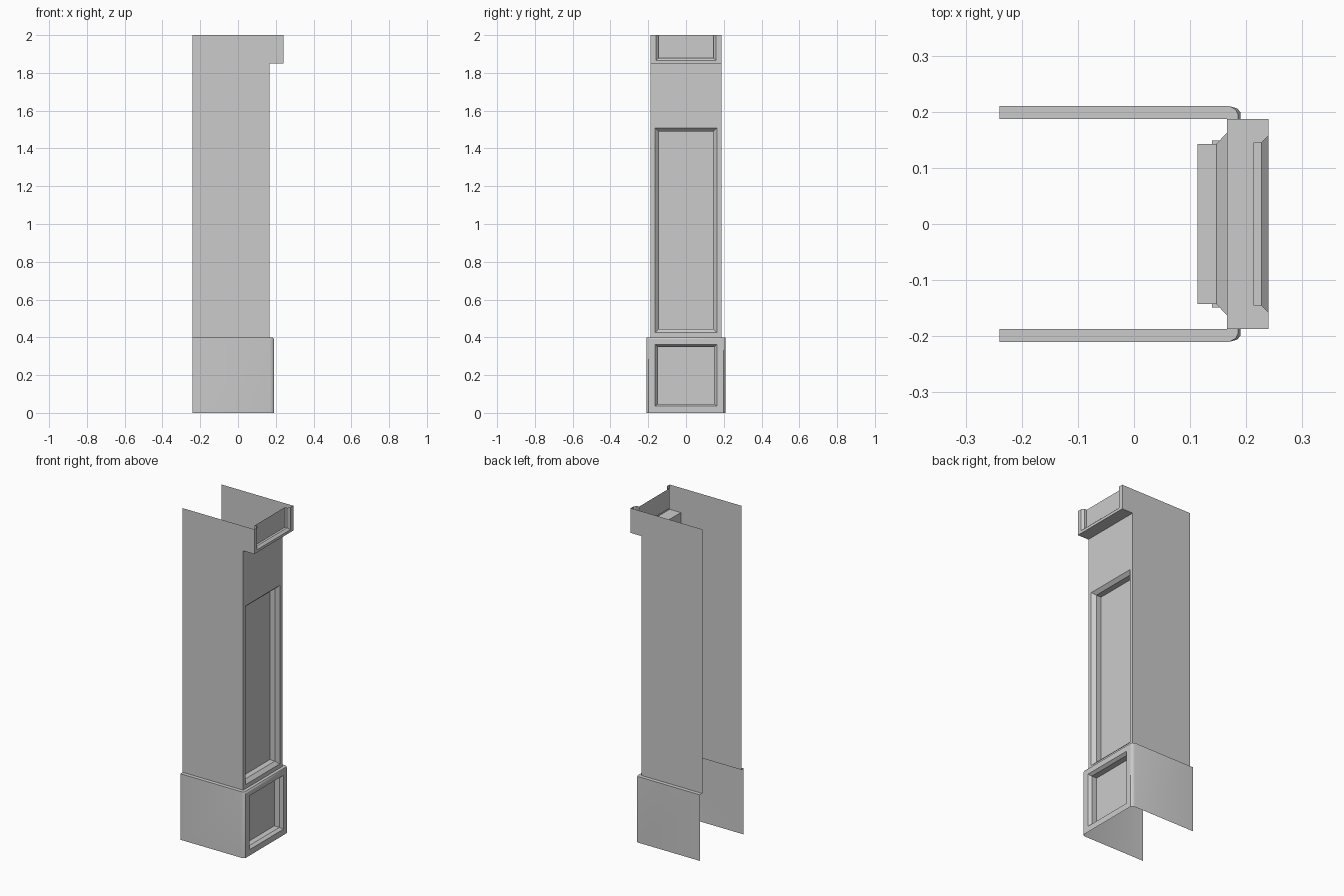
import bpy

if "Cube" in bpy.data.objects:
    bpy.data.objects.remove(bpy.data.objects["Cube"])

BACK = -0.24      # open rear edge
SHAFT_X, BASE_X, HEAD_X = 0.166, 0.19, 0.24
W, BASE_W = 0.187, 0.21   # half widths


def add_mesh(name, verts, faces):
    me = bpy.data.meshes.new(name)
    me.from_pydata(verts, [], faces)
    me.update()
    ob = bpy.data.objects.new(name, me)
    bpy.context.collection.objects.link(ob)
    return ob


def recessed_panel(name, rings, open_top=False):
    """Front facing frame stepping inwards through rings (x, half width, z0, z1)."""
    verts, faces = [], []
    for x, h, z0, z1 in rings:
        verts += [(x, -h, z0), (x, h, z0), (x, h, z1), (x, -h, z1)]
    for r in range(len(rings) - 1):
        for i in range(4):
            if open_top and i == 2:
                continue
            j = (i + 1) % 4
            a, b = r * 4, r * 4 + 4
            faces.append((a + i, a + j, b + j, b + i))
    n = 4 * (len(rings) - 1)
    faces.append((n, n + 1, n + 2, n + 3))
    return add_mesh(name, verts, faces)


# Shaft front with tall recessed panel
recessed_panel("shaft_front", [
    (SHAFT_X, W, 0.40, 1.85),
    (SHAFT_X, 0.163, 0.425, 1.507),
    (0.147, 0.143, 0.445, 1.489),
    (0.113, 0.143, 0.445, 1.489)])

# Head front, whose recess runs out through the top
recessed_panel("head_front", [
    (HEAD_X, W, 1.85, 2.0),
    (HEAD_X, 0.159, 1.866, 2.0),
    (0.227, 0.145, 1.879, 2.0),
    (0.213, 0.145, 1.879, 2.0)], open_top=True)

# Underside of the overhanging head
add_mesh("head_underside",
         [(SHAFT_X, -W, 1.85), (SHAFT_X, W, 1.85), (HEAD_X, W, 1.85), (HEAD_X, -W, 1.85)],
         [(0, 1, 2, 3)])

# Side walls: one outline for shaft and head
outline = [(BACK, 0.4), (SHAFT_X, 0.4), (SHAFT_X, 1.85),
           (HEAD_X, 1.85), (HEAD_X, 2.0), (BACK, 2.0)]
for side, label in ((-1, "near"), (1, "far")):
    order = range(6) if side < 0 else range(5, -1, -1)
    add_mesh(label + "_side_wall", [(x, side * W, z) for x, z in outline], [tuple(order)])

# Plinth front panel
recessed_panel("plinth_front", [
    (BASE_X, 0.199, 0.0, 0.39),
    (BASE_X, 0.163, 0.036, 0.362),
    (0.173, 0.149, 0.048, 0.350),
    (0.139, 0.149, 0.048, 0.350)])

# Plinth sides, rounded front corners and top ledge, lofted from half plans
low = [(BACK, BASE_W), (0.17, BASE_W), (0.184, 0.206), (BASE_X, 0.199)]
high = [(BACK, BASE_W), (0.17, BASE_W), (0.181, 0.204), (0.185, 0.196)]
inner = [(BACK, W), (0.15, W), (0.16, W), (SHAFT_X, W)]
verts, faces = [], []
for plan, z in ((low, 0.0), (low, 0.39), (high, 0.4), (inner, 0.4)):
    verts += [(x, y, z) for x, y in plan] + [(x, -y, z) for x, y in reversed(plan)]
for k in range(3):
    for j in range(7):
        if k == 0 and j == 3:      # left open for the front panel
            continue
        a, b = 8 * k + j, 8 * k + 8 + j
        faces.append((a + 1, a, b, b + 1))
plinth = add_mesh("plinth_sides", verts, faces)
bpy.context.view_layer.objects.active = plinth
plinth.select_set(True)
bpy.ops.object.shade_smooth_by_angle(angle=0.8)
